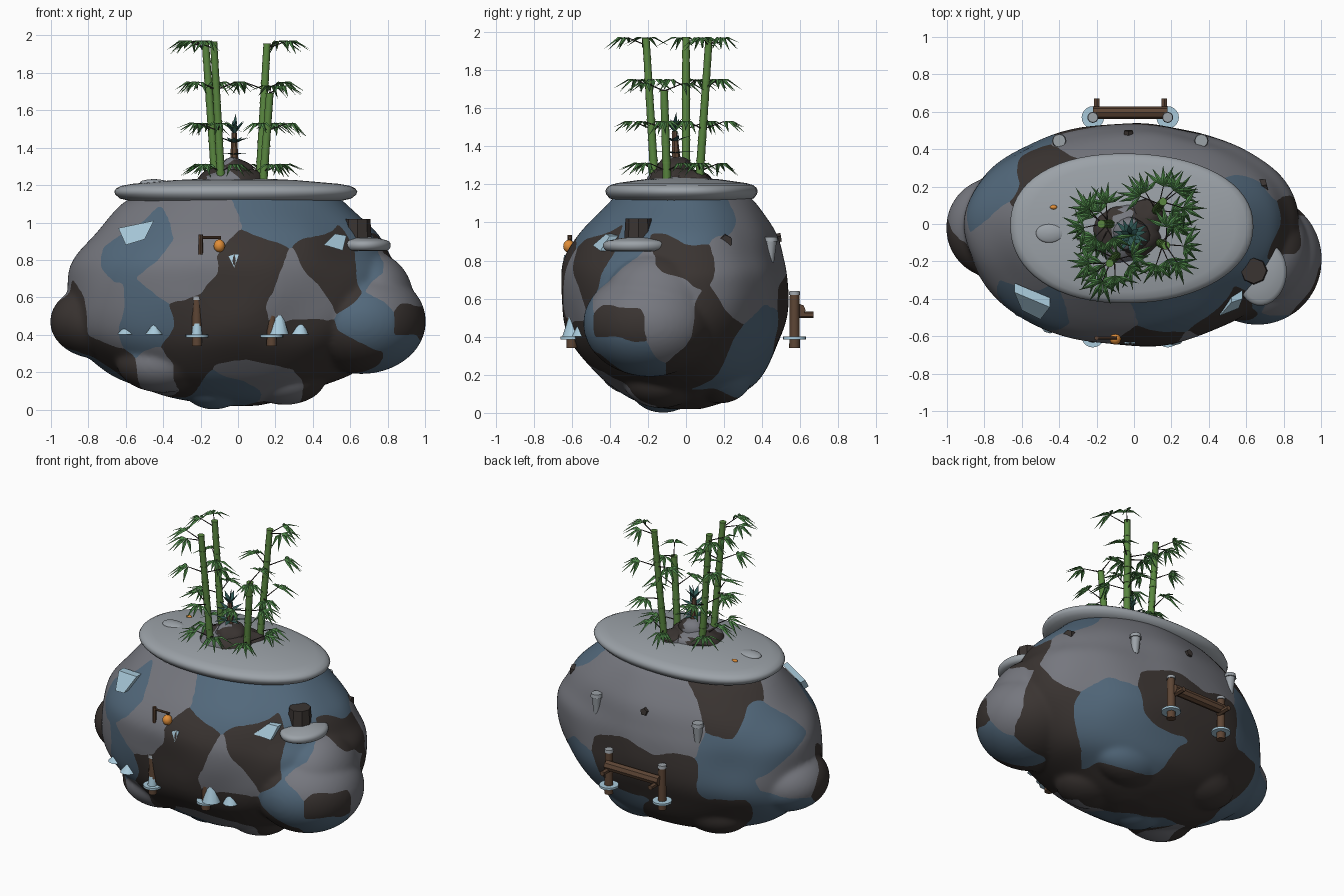
import bpy, bmesh, math, random
from math import sin, cos, pi
from mathutils import Vector as V, Matrix, noise

if "Cube" in bpy.data.objects:
    bpy.data.objects.remove(bpy.data.objects["Cube"])

random.seed(4)

def material(name, rgb):
    m = bpy.data.materials.new(name)
    m.diffuse_color = (*rgb, 1)
    m.use_nodes = True
    m.node_tree.nodes["Principled BSDF"].inputs["Base Color"].default_value = m.diffuse_color
    return m

STONE = material("stone", (.18, .185, .21))
DARK = material("dark_rock", (.042, .034, .031))
BLUE = material("blue_rock", (.085, .14, .20))
PALE = material("pale_water", (.40, .60, .72))
SLAB = material("light_stone", (.33, .36, .39))
WOOD = material("wood", (.11, .06, .035))
GREEN = material("bamboo_green", (.10, .24, .05))
LEAF = material("leaf_green", (.07, .22, .06))
TEAL = material("teal_leaf", (.03, .10, .09))
ORANGE = material("lantern_orange", (.75, .27, .04))

def finish(name, bm, *mats, angle=40):
    me = bpy.data.meshes.new(name)
    bm.normal_update()
    bm.to_mesh(me)
    bm.free()
    for m in mats:
        me.materials.append(m)
    ob = bpy.data.objects.new(name, me)
    bpy.context.collection.objects.link(ob)
    if angle:
        bpy.context.view_layer.objects.active = ob
        ob.select_set(True)
        bpy.ops.object.shade_smooth_by_angle(angle=math.radians(angle))
        ob.select_set(False)
    return ob

def rod(bm, p, q, r1, r2=None, n=10):
    p, q = V(p), V(q)
    d = q - p
    mat = Matrix.Translation((p + q) / 2) @ d.to_track_quat('Z', 'Y').to_matrix().to_4x4()
    bmesh.ops.create_cone(bm, cap_ends=True, segments=n, radius1=r1,
                          radius2=r1 if r2 is None else r2, depth=d.length, matrix=mat)

def ball(bm, c, r, sub=3):
    bmesh.ops.create_icosphere(bm, subdivisions=sub, radius=1,
                               matrix=Matrix.Translation(c) @ Matrix.Diagonal((*r, 1)))

def skin(bm, rows):
    n = len(rows[0])
    for lo, hi in zip(rows, rows[1:]):
        for k in range(n):
            bm.faces.new((lo[k], lo[(k + 1) % n], hi[(k + 1) % n], hi[k]))
    bm.faces.new(rows[0][::-1])
    bm.faces.new(rows[-1])

# Camouflage patches: every rock face takes the colour of its nearest seed
SEEDS = {
    0: [(-.2, -.55, 1), (-.78, -.3, .7), (.33, -.62, .62), (-.4, -.45, .2), (.12, -.4, .18),
        (.85, -.2, .7), (.88, -.4, .62), (.98, -.1, .5), (-.75, -.4, .5), (.5, .4, .85), (.15, .5, .85),
        (-.25, .5, .85), (.78, .3, .7), (-.9, .1, .62), (-.35, -.58, .7), (-.7, -.15, 1)],
    1: [(.1, -.63, .78), (.5, -.5, .76), (0, -.65, .5), (-.25, -.6, .4), (-.2, -.45, .2), (-.95, -.2, .47),
        (.3, -.5, .33), (.5, -.4, .22), (.96, -.36, .45), (.88, -.02, .82), (.78, .15, .4),
        (.1, .53, .5), (-.25, .5, .45), (-.55, .28, 1), (-.7, -.3, .28), (.1, .2, .08), (-.4, .3, .2)],
    2: [(-.57, -.45, .82), (.25, -.48, 1), (.74, -.32, .84), (-.55, -.55, .45), (.68, -.53, .5),
        (-.05, -.38, .12), (.65, 0, 1.02), (.5, .4, .3), (-.8, .2, .8), (-.6, .4, .65), (.88, -.3, .28),
        (.25, .4, .22), (-.85, .1, .3)]}
FLAT = [(V(p), k) for k, ps in SEEDS.items() for p in ps]

def paint(bm):
    for f in bm.faces:
        c = f.calc_center_median()
        c += noise.noise_vector(c * 3.5) * .12
        f.material_index = min(FLAT, key=lambda s: (s[0] - c).length_squared)[1]
    # even out the stair steps along patch borders
    border = {}
    for e in bm.edges:
        if len({f.material_index for f in e.link_faces}) > 1:
            for v in e.verts:
                border.setdefault(v, []).append(e.other_vert(v))
    for _ in range(4):
        new = {v: sum((o.co for o in ns), V()) / len(ns) for v, ns in border.items()}
        for v, co in new.items():
            v.co = v.co.lerp(co, .5)

# Main boulder: rings with left, right, front and back reach (Catmull-Rom between them)
RINGS = [(.02, .10, .10, .10, .08), (.06, .34, .28, .26, .21), (.12, .52, .44, .37, .32),
         (.2, .70, .62, .47, .40), (.35, .86, .79, .59, .48), (.5, .91, .87, .64, .53),
         (.7, .90, .88, .65, .53), (.82, .86, .81, .63, .51), (.95, .76, .74, .55, .47),
         (1.1, .63, .58, .41, .37), (1.16, .5, .5, .35, .3)]
N, STEPS, LAST = 120, 6, len(RINGS) - 1
bm = bmesh.new()
loops = []
for i in range(LAST):
    near = [RINGS[max(0, min(LAST, i + k))] for k in (-1, 0, 1, 2)]
    for s in range(STEPS + (i == LAST - 1)):
        t = s / STEPS
        z, l, r, f, b = [q + .5 * t * (u - p + t * (2 * p - 5 * q + 4 * u - w + t * (3 * (q - u) + w - p)))
                         for p, q, u, w in zip(*near)]
        loop = []
        for k in range(N):
            c, d = cos(2 * pi * k / N), sin(2 * pi * k / N)
            p = V(((r if c > 0 else l) * c, (b if d > 0 else f) * d, z))
            w = noise.noise(p * 3.2) * .03
            p.x *= 1 + w
            p.y *= 1 + w
            loop.append(bm.verts.new(p))
        loops.append(loop)
skin(bm, loops)

# Side bulges and lumps under the boulder, melted into it by a voxel remesh
for c, r in [((.66, -.19, .47), (.345, .35, .28)), ((-.74, -.02, .47), (.265, .27, .2)),
             ((.72, -.15, .58), (.22, .28, .26)), ((-.4, -.26, .25), (.25, .2, .16)),
             ((-.13, -.12, .15), (.18, .18, .15)), ((.25, -.13, .17), (.22, .2, .145)),
             ((.2, .18, .2), (.25, .17, .15)), ((-.35, .2, .24), (.25, .17, .15))]:
    ball(bm, c, r, 4)
rock = finish("boulder", bm, STONE, DARK, BLUE, angle=0)
rem = rock.modifiers.new("melt", 'REMESH')
rem.mode, rem.voxel_size = 'VOXEL', .014
smooth = rock.modifiers.new("soften", 'SMOOTH')
smooth.factor, smooth.iterations = .5, 10
bpy.context.view_layer.objects.active = rock
rock.select_set(True)
for m in ("melt", "soften"):
    bpy.ops.object.modifier_apply(modifier=m)
bm = bmesh.new()
bm.from_mesh(rock.data)
paint(bm)
bm.to_mesh(rock.data)
bm.free()
bpy.ops.object.shade_smooth_by_angle(angle=math.radians(60))
rock.select_set(False)

# Rounded plates: the top slab and the small side ledge
def plate(name, c, rx, ry, h, mat, power=2.3):
    bm = bmesh.new()
    prof = [(.70, -.5), (.86, -.46), (.95, -.34), (.99, -.15), (1, 0), (.985, .15), (.94, .28), (.85, .38), (.5, .56), (.15, .66)]
    rows = []
    for s, z in prof:
        row = []
        for k in range(64):
            a = 2 * pi * k / 64
            x, y = [math.copysign(abs(v) ** (2 / power), v) for v in (cos(a), sin(a))]
            w = 1 + .015 * sin(3 * a + 1)
            row.append(bm.verts.new((c[0] + rx * s * x * w, c[1] + ry * s * y * w, c[2] + h * z)))
        rows.append(row)
    skin(bm, rows)
    return finish(name, bm, mat, angle=60)

plate("top_slab", (-.02, -.02, 1.165), .65, .40, .11, SLAB, 2.15)
plate("side_ledge", (.68, -.26, .88), .135, .175, .065, SLAB, 2)
plate("slab_step", (-.45, -.05, 1.212), .075, .05, .03, SLAB, 2)

# Dark stumps and small rocks on the sides
bm = bmesh.new()
rod(bm, (.64, -.25, .9), (.64, -.25, 1.02), .075, .068, 8)
rod(bm, (.62, .19, .9), (.71, .21, .9), .05, .035, 6)
rod(bm, (-.03, .38, .9), (-.03, .5, .92), .03, .025, 5)
finish("dark_stumps", bm, DARK, angle=30)

# Mound on the slab with a small sprout
bm = bmesh.new()
for c, r in [((-.04, -.05, 1.22), (.18, .16, .08)), ((-.02, -.06, 1.26), (.1, .1, .085)), ((.06, .03, 1.22), (.11, .1, .06))]:
    ball(bm, c, r, 3)
for v in bm.verts:
    v.co += noise.noise_vector(v.co * 12) * .02
for f in bm.faces:
    f.material_index = int(noise.noise(f.calc_center_median() * 7) < .12)
finish("mound", bm, STONE, DARK, angle=25)
bm = bmesh.new()
rod(bm, (-.02, -.05, 1.28), (-.02, -.06, 1.48), .026, .014, 7)
finish("sprout_stem", bm, WOOD)

# Leaf blades: folded diamonds that droop from a branch tip
def blade(bm, p, d, length, width, droop):
    d = d.normalized()
    side = d.cross(V((0, 0, 1))).normalized() * width
    mid = p + d * length * .4
    down = V((0, 0, -droop))
    a, b, l, r, m = [bm.verts.new(q) for q in (p, p + d * length + down, mid + side + down * .15,
                                               mid - side + down * .15, mid + down * .02)]
    for tri in ((a, m, l), (a, r, m), (m, b, l), (m, r, b)):
        bm.faces.new(tri)

# Bamboo stalks with node rings, branches and leaf fans
STALKS = [((-.12, .0), (-.175, .0), 1.97), ((-.09, -.165), (-.13, -.21), 1.965),
          ((.115, .07), (.155, .12), 1.955), ((.135, -.10), (.17, -.115), 1.69)]
canes, twigs, leaves = bmesh.new(), bmesh.new(), bmesh.new()
for b, t, top in STALKS:
    p0, p1 = V((*b, 1.22)), V((*t, top))
    n = 7 if top > 1.8 else 5
    at = lambda u: p0.lerp(p1, u)
    for k in range(n):
        rod(canes, at(k / n), at((k + 1) / n), .0225 - .0004 * k, .0215 - .0004 * k, 12)
        rod(canes, at((k + 1) / n) - V((0, 0, .003)), at((k + 1) / n) + V((0, 0, .003)), .024 - .0004 * k, n=12)
    out = math.atan2(t[1], t[0])
    for lev, z in enumerate((1.27, 1.49, 1.71, 1.93)):
        if z > top + .04:
            continue
        p = at((min(z, top) - 1.22) / (top - 1.22))
        for turn in ((-.7, 1.2), (.8, -1.4), (-.3, 2.2), (.35, -1.1))[lev]:
            a = out + turn + random.uniform(-.3, .3)
            reach = random.uniform(.08, .12)
            q = p + V((cos(a) * reach, sin(a) * reach, .04))
            rod(twigs, p, q, .004, .0025, 5)
            for j in range(6):
                w = a + (j - 2.5) * .48 + random.uniform(-.1, .1)
                blade(leaves, q, V((cos(w), sin(w), .1)), random.uniform(.09, .14), .012, random.uniform(.04, .085))
finish("bamboo_canes", canes, GREEN)
finish("bamboo_twigs", twigs, DARK)
finish("bamboo_leaves", leaves, LEAF, angle=0)
bm = bmesh.new()
for z, n, up in ((1.36, 7, .3), (1.42, 7, .6), (1.47, 6, 1.6), (1.49, 1, 9)):
    for k in range(n):
        a = 2 * pi * k / n + z * 9
        blade(bm, V((-.02, -.06, z)), V((cos(a), sin(a), up)), .11, .016, .02)
finish("sprout_leaves", bm, TEAL, angle=0)

# Railings front and back: posts, caps, beams, water discs
for side, y in (("front", -.6), ("back", .57)):
    wood, caps, water = bmesh.new(), bmesh.new(), bmesh.new()
    back = y > 0
    for x in (-.22, .18):
        top = .625 if back or x > 0 else .59
        rod(wood, (x, y, .34), (x, y, top), .028, .025, 10)
        rod(caps, (x, y, top - .005), (x, y, top + .015), .03, .027, 10)
        rod(water, (x, y, .386), (x, y, .4), .06, n=20)
        if back:
            rod(wood, (x * .9, y, .515), (x * .9, y + .1, .515), .017, n=6)
    yy = y + .025 if back else -.575
    rod(wood, (-.22, yy, .54), (.18, yy, .54), .033, n=8)
    finish(side + "_railing", wood, WOOD)
    finish(side + "_post_caps", caps, SLAB)
    finish(side + "_water_discs", water, PALE)

# Pale splashes at the waterline and ice shards on the front
bm = bmesh.new()
for x, y, h, r in ((.215, -.59, .18, .06), (-.22, -.605, .2, .03), (-.45, -.535, .06, .05),
                   (-.6, -.45, .05, .05), (.33, -.55, .1, .05)):
    rod(bm, (x, y, .4), (x, y, .4 + h), r, .002, 10)
finish("splashes", bm, PALE)
bm = bmesh.new()
for quad in (((-.64, -.365, .97), (-.6, -.46, .88), (-.5, -.51, .91), (-.45, -.445, 1.01)),
             ((.46, -.49, .88), (.56, -.45, .85), (.58, -.40, .93), (.52, -.42, .94)),
             ((-.05, -.64, .82), (-.02, -.65, .76), (.005, -.64, .83), (-.02, -.63, .83))):
    vs = [[bm.verts.new(V(p) + V((0, dy, 0))) for p in quad] for dy in (0, .05)]
    skin(bm, vs)
finish("ice_shards", bm, PALE, angle=20)

# Lantern hanging from a bracket
bm = bmesh.new()
rod(bm, (-.2, -.61, .83), (-.2, -.61, .935), .012, n=8)
rod(bm, (-.21, -.61, .92), (-.09, -.61, .92), .008, n=8)
rod(bm, (-.1, -.61, .89), (-.1, -.61, .925), .006, n=6)
finish("lantern_bracket", bm, WOOD)
bm = bmesh.new()
ball(bm, (-.1, -.615, .875), (.03, .03, .034))
ball(bm, (-.43, .09, 1.218), (.02, .012, .012), 2)
finish("lantern", bm, ORANGE)

# Stone bollards on the back
bm = bmesh.new()
for x in (-.4, .36):
    rod(bm, (x, .44, .79), (x, .445, .905), .022, .032, 10)
    rod(bm, (x, .445, .9), (x, .445, .925), .038, .034, 12)
finish("back_bollards", bm, SLAB)
